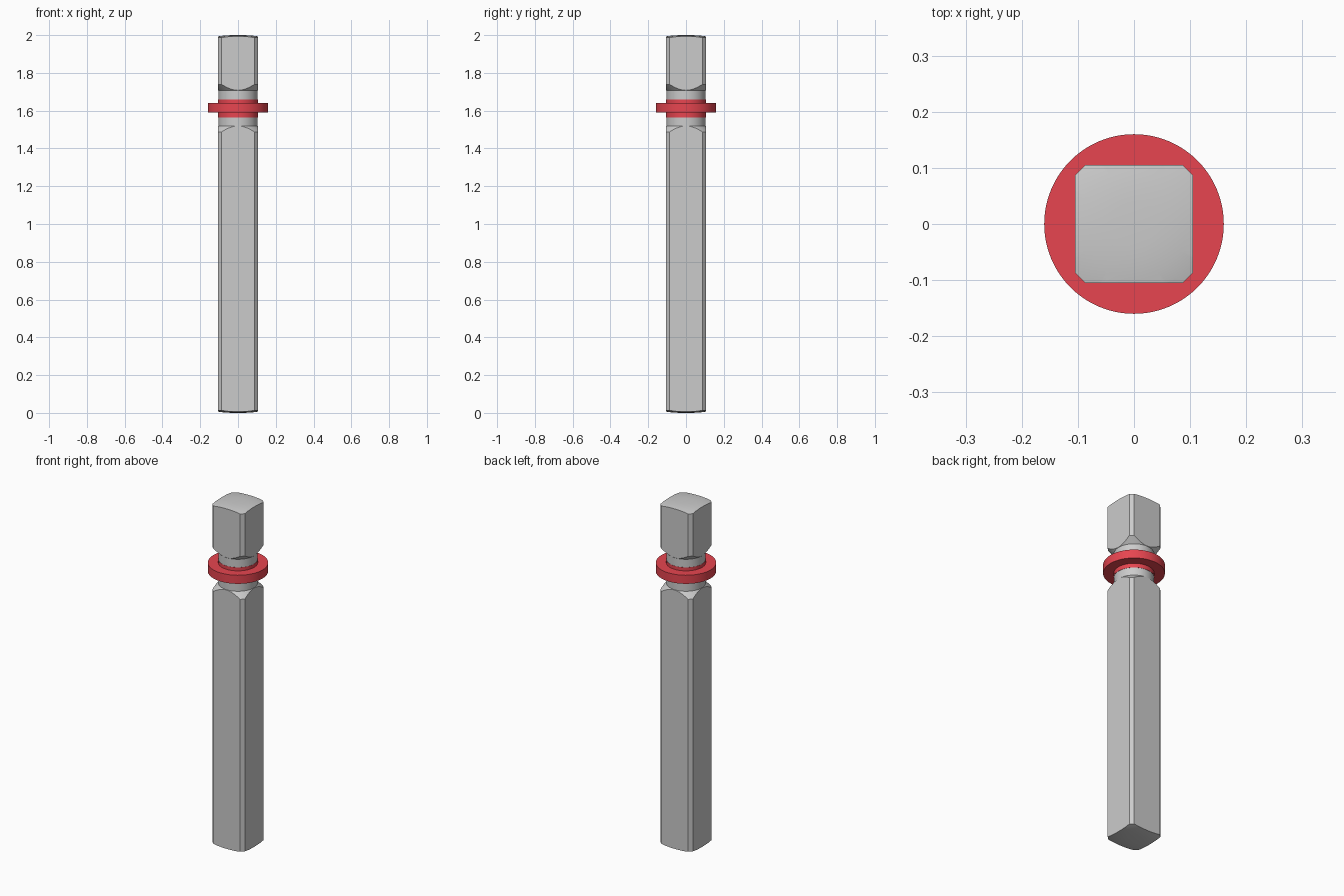
import bpy, bmesh, math

if "Cube" in bpy.data.objects:
    bpy.data.objects.remove(bpy.data.objects["Cube"])

def make_object(name, bm):
    bmesh.ops.recalc_face_normals(bm, faces=bm.faces)
    mesh = bpy.data.meshes.new(name)
    bm.to_mesh(mesh)
    bm.free()
    ob = bpy.data.objects.new(name, mesh)
    bpy.context.collection.objects.link(ob)
    return ob

def lathe(name, profile, steps=96):
    """Revolve (radius, z) points about the z axis."""
    bm = bmesh.new()
    vs = [bm.verts.new((r, 0, z)) for r, z in profile]
    es = [bm.edges.new(p) for p in zip(vs, vs[1:])]
    bmesh.ops.spin(bm, geom=vs + es, cent=(0, 0, 0), axis=(0, 0, 1),
                   angle=math.tau, steps=steps, use_merge=False)
    bmesh.ops.remove_doubles(bm, verts=bm.verts, dist=1e-5)
    return make_object(name, bm)

def smooth(ob, degrees=20):
    bpy.ops.object.select_all(action='DESELECT')
    ob.select_set(True)
    bpy.context.view_layer.objects.active = ob
    bpy.ops.object.shade_smooth_by_angle(angle=math.radians(degrees))

# Square bar with bevelled corners
H, C = 0.105, 0.087
bm = bmesh.new()
outline = [(H, -C), (H, C), (C, H), (-C, H), (-H, C), (-H, -C), (-C, -H), (C, -H)]
face = bm.faces.new([bm.verts.new((x, y, -0.05)) for x, y in outline])
ext = bmesh.ops.extrude_face_region(bm, geom=[face])
bmesh.ops.translate(bm, vec=(0, 0, 2.1),
                    verts=[v for v in ext['geom'] if isinstance(v, bmesh.types.BMVert)])
shaft = make_object("square_shaft", bm)

# Turned envelope: domed ends, round neck and conical shoulders
dome = [(0, 0), (0.04, 0.0005), (0.07, 0.002), (0.095, 0.005), (0.12, 0.009), (0.15, 0.017)]
neck = [(0.15, 1.474), (0.104, 1.52), (0.104, 1.707), (0.15, 1.753)]
envelope = lathe("turning_envelope", dome + neck + [(r, 2 - z) for r, z in reversed(dome)])

mod = shaft.modifiers.new("turn", 'BOOLEAN')
mod.operation = 'INTERSECT'
mod.solver = 'EXACT'
mod.object = envelope
bpy.context.view_layer.objects.active = shaft
shaft.select_set(True)
bpy.ops.object.modifier_apply(modifier=mod.name)
bpy.data.objects.remove(envelope)
smooth(shaft)

# Red flanged ring around the neck
ring = lathe("flanged_ring", [(0.09, 1.565), (0.105, 1.565), (0.105, 1.59), (0.16, 1.59),
                              (0.16, 1.64), (0.105, 1.64), (0.105, 1.66), (0.09, 1.66),
                              (0.09, 1.565)])
red = bpy.data.materials.new("red")
red.diffuse_color = (0.8, 0.06, 0.08, 1)
red.use_nodes = True
red.node_tree.nodes["Principled BSDF"].inputs["Base Color"].default_value = red.diffuse_color
ring.data.materials.append(red)
smooth(ring)
